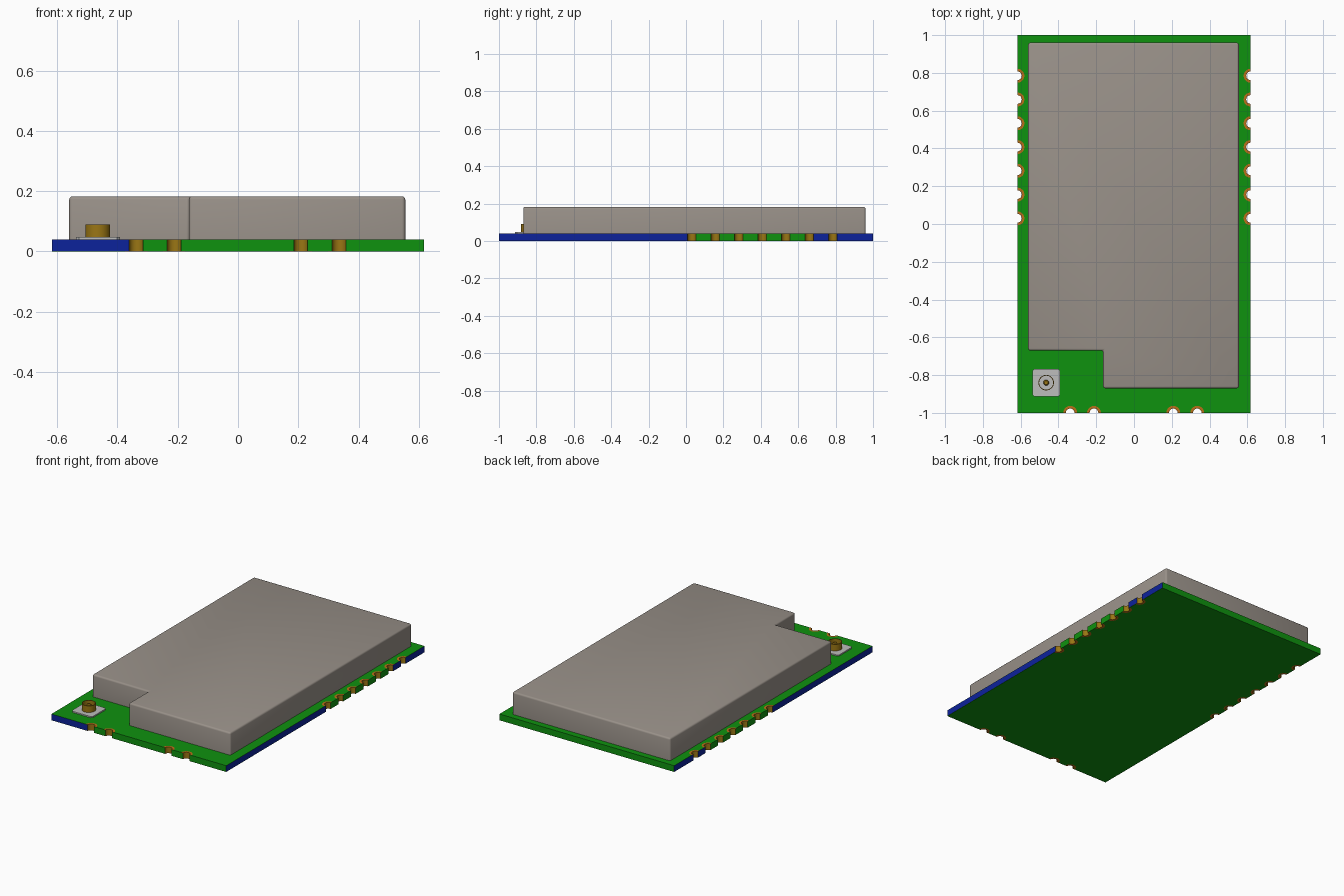
import bpy, bmesh, math
from mathutils import Vector

cube = bpy.data.objects.get("Cube")
if cube:
    bpy.data.objects.remove(cube, do_unlink=True)


def material(name, r, g, b):
    lin = [((c / 255 + 0.055) / 1.055) ** 2.4 if c > 10 else c / 255 / 12.92 for c in (r, g, b)]
    m = bpy.data.materials.new(name)
    m.use_nodes = True
    m.diffuse_color = (*lin, 1)
    m.node_tree.nodes["Principled BSDF"].inputs["Base Color"].default_value = (*lin, 1)
    return m


GREEN = material("board green", 15, 146, 15)
BLUE = material("edge blue", 12, 34, 155)
COPPER = material("pad copper", 184, 112, 24)
GOLD = material("contact gold", 154, 118, 20)
METAL = material("shield metal", 153, 145, 137)
SILVER = material("connector silver", 190, 190, 188)


def finish(name, bm, mats, smooth=True):
    bmesh.ops.recalc_face_normals(bm, faces=bm.faces[:])
    me = bpy.data.meshes.new(name)
    bm.to_mesh(me)
    bm.free()
    ob = bpy.data.objects.new(name, me)
    bpy.context.collection.objects.link(ob)
    for m in mats:
        me.materials.append(m)
    if smooth:
        bpy.ops.object.select_all(action='DESELECT')
        ob.select_set(True)
        bpy.context.view_layer.objects.active = ob
        bpy.ops.object.shade_smooth_by_angle(angle=math.radians(35))
    return ob


def prism(points, z0, z1, bm=None):
    bm = bm or bmesh.new()
    base = bm.faces.new([bm.verts.new((x, y, z0)) for x, y in points])
    top = bmesh.ops.extrude_face_region(bm, geom=[base])["geom"]
    for v in top:
        if isinstance(v, bmesh.types.BMVert):
            v.co.z = z1
    return bm


def arc(cx, cy, r, a0, a1, n=10):
    return [(cx + r * math.cos(math.radians(a0 + (a1 - a0) * i / n)),
             cy + r * math.sin(math.radians(a0 + (a1 - a0) * i / n))) for i in range(n + 1)]


W, L, H = 0.617, 1.0, 0.04
SKIN = 0.001
HOLE, PAD = 0.023, 0.037
side_ys = [0.03 + 0.1258 * i for i in range(7)]
front_xs = [-0.338, -0.212, 0.208, 0.335]

# Half-round edge contacts: centre and start angle of the inward arc
notches = [(x, -L, 180) for x in front_xs]
notches += [(W, y, 270) for y in side_ys]
notches += [(-W, y, 90) for y in reversed(side_ys)]

# Board outline, counter-clockwise, with the contacts cut into its edges
loops = [arc(x, y, HOLE, a, a - 180) for x, y, a in notches]
outline = [(-W, -L)] + sum(loops[:4], []) + [(W, -L)]
outline += sum(loops[4:11], []) + [(W, L), (-W, L)] + sum(loops[11:], [])
bm = prism(outline, SKIN, H - SKIN)
bmesh.ops.recalc_face_normals(bm, faces=bm.faces[:])
for f in bm.faces:
    c = f.calc_center_median()
    if abs(f.normal.z) > 0.5:
        continue
    if any(math.hypot(c.x - x, c.y - y) < HOLE * 1.01 for x, y, a in notches):
        f.material_index = 2            # plated contact wall
    elif abs(c.x) > W - 0.001 and (c.y < 0 or c.y > 0.68):
        f.material_index = 1            # blue stretches of the long sides
    elif c.y < -L + 0.001 and c.x < -0.36:
        f.material_index = 1            # blue front corner
finish("circuit_board", bm, [GREEN, BLUE, GOLD])

# Solder mask skins, with the pads' half rings flush inside them
mask_loops = [arc(x, y, PAD, a, a - 180) for x, y, a in notches]
mask = [(-W, -L)] + sum(mask_loops[:4], []) + [(W, -L)]
mask += sum(mask_loops[4:11], []) + [(W, L), (-W, L)] + sum(mask_loops[11:], [])
for label, z0, z1 in (("bottom", 0, SKIN), ("top", H - SKIN, H)):
    finish(label + "_solder_mask", prism(mask, z0, z1), [GREEN], False)
    bm = bmesh.new()
    for x, y, a in notches:
        prism(arc(x, y, PAD, a, a - 180) + arc(x, y, HOLE, a - 180, a), z0, z1, bm)
    finish(label + "_contact_pads", bm, [COPPER], False)

# Shield can with rounded top and corners and a stepped front corner
bm = prism([(-0.56, -0.67), (-0.163, -0.67), (-0.163, -0.87), (0.555, -0.87),
            (0.555, 0.96), (-0.56, 0.96)], H, 0.183)
edges = [e for e in bm.edges if max(v.co.z for v in e.verts) > 0.1]
bmesh.ops.bevel(bm, geom=edges, offset=0.011, segments=3, profile=0.5, affect='EDGES')
finish("shield_can", bm, [METAL])

# Antenna connector: base plate, thin round sleeve and centre pin
CX, CY = -0.465, -0.84
h, c = 0.073, 0.01
plate = [(-h + c, -h), (h - c, -h), (h, -h + c), (h, h - c),
         (h - c, h), (-h + c, h), (-h, h - c), (-h, -h + c)]
finish("connector_base", prism([(CX + x, CY + y) for x, y in plate], H, 0.048), [SILVER], False)


def lathe(name, profile, mat, steps=32):
    bm = bmesh.new()
    vs = [bm.verts.new((CX + r, CY, z)) for r, z in profile]
    es = [bm.edges.new((vs[i], vs[i + 1])) for i in range(len(vs) - 1)]
    bmesh.ops.spin(bm, geom=vs + es, cent=Vector((CX, CY, 0)), axis=(0, 0, 1),
                   angle=2 * math.pi, steps=steps)
    bmesh.ops.remove_doubles(bm, verts=bm.verts[:], dist=1e-5)
    finish(name, bm, [mat])


lathe("connector_sleeve", [(0.041, 0.045), (0.041, 0.09), (0.037, 0.09), (0.037, 0.045)], GOLD)
lathe("connector_pin", [(0.015, 0.045), (0.015, 0.076), (0.010, 0.082), (0, 0.082)], GOLD, 20)
